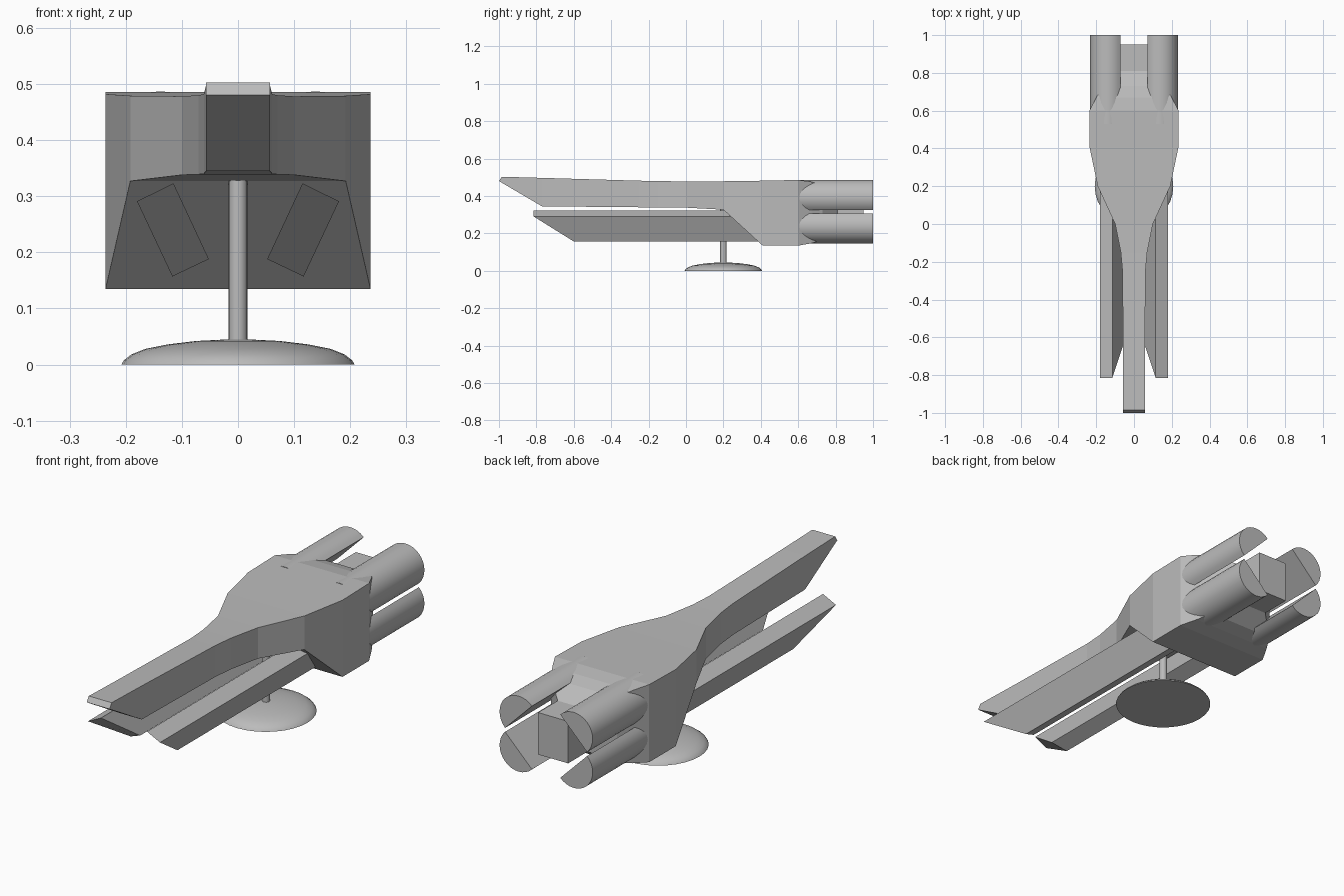
import bpy, bmesh, math

if "Cube" in bpy.data.objects:
    bpy.data.objects.remove(bpy.data.objects["Cube"])

grey = bpy.data.materials.new("plain grey")
grey.diffuse_color = (0.5, 0.5, 0.5, 1)
grey.use_nodes = True
grey.node_tree.nodes["Principled BSDF"].inputs["Base Color"].default_value = grey.diffuse_color


def build(name, rings, smooth=False):
    """Loft equal-sized closed rings of points and cap both ends."""
    bm = bmesh.new()
    loops = [[bm.verts.new(p) for p in ring] for ring in rings]
    n = len(loops[0])
    for a, b in zip(loops, loops[1:]):
        for i in range(n):
            j = (i + 1) % n
            bm.faces.new((a[i], a[j], b[j], b[i]))
    bm.faces.new(loops[0])
    bm.faces.new(loops[-1])
    bmesh.ops.recalc_face_normals(bm, faces=bm.faces)
    mesh = bpy.data.meshes.new(name)
    bm.to_mesh(mesh)
    bm.free()
    ob = bpy.data.objects.new(name, mesh)
    mesh.materials.append(grey)
    bpy.context.collection.objects.link(ob)
    if smooth:
        bpy.ops.object.select_all(action='DESELECT')
        ob.select_set(True)
        bpy.context.view_layer.objects.active = ob
        bpy.ops.object.shade_smooth_by_angle(angle=math.radians(35))
    return ob


def circle(r, y, z, n=32):
    return [(r * math.cos(2 * math.pi * i / n), y + r * math.sin(2 * math.pi * i / n), z)
            for i in range(n)]


# Hull stations: top y, top z, bottom y, bottom z, half width
stations = [
    (-0.985, 0.503, -1.00, 0.480, 0.057),
    (-0.77, 0.497, -0.77, 0.345, 0.057),
    (-0.25, 0.482, -0.25, 0.340, 0.061),
    (-0.15, 0.480, -0.15, 0.339, 0.070),
    (0.00, 0.478, 0.00, 0.338, 0.100),
    (0.20, 0.479, 0.20, 0.327, 0.192),
    (0.41, 0.482, 0.41, 0.135, 0.236),
    (0.60, 0.486, 0.60, 0.135, 0.236),
    (0.67, 0.476, 0.67, 0.147, 0.200),
    (0.73, 0.458, 0.73, 0.165, 0.165),
    (0.81, 0.410, 0.81, 0.220, 0.075),
    (0.95, 0.410, 0.95, 0.220, 0.075),
]
build("hull", [[(-w, yt, zt), (w, yt, zt), (w, yb, zb), (-w, yb, zb)]
               for yt, zt, yb, zb, w in stations])

# Tilted lower prongs with raked tips
section = [(0.180, 0.291, -0.815), (0.115, 0.323, -0.815),
           (0.052, 0.188, -0.625), (0.117, 0.157, -0.60)]
for side, label in ((-1, "left"), (1, "right")):
    build(label + "_lower_prong",
          [[(side * x, y, z) for x, z, y in section],
           [(side * x, 0.45, z) for x, z, y in section]])

# Four half-round engines with flat sides facing the centre
R, STEPS = 0.095, 16
for side, label in ((-1, "left"), (1, "right")):
    for up, level, zc in ((1, "upper", 0.392), (-1, "lower", 0.240)):
        arc = []
        for i in range(STEPS + 1):
            a = math.radians(-45) + math.pi * i / STEPS
            arc.append((side * (0.138 + R * math.cos(a)), zc + up * R * math.sin(a)))
        build(f"{label}_{level}_engine",
              [[(x, y, z) for x, z in arc] for y in (0.53, 1.0)], True)

# Display stand: domed base and post
dome = [(0.208, 0.0), (0.203, 0.008), (0.190, 0.018), (0.165, 0.028),
        (0.125, 0.036), (0.075, 0.042), (0.017, 0.045)]
build("stand_base", [circle(r, 0.2, z) for r, z in dome], True)
build("stand_post", [circle(0.017, 0.2, z, 16) for z in (0.03, 0.36)], True)
